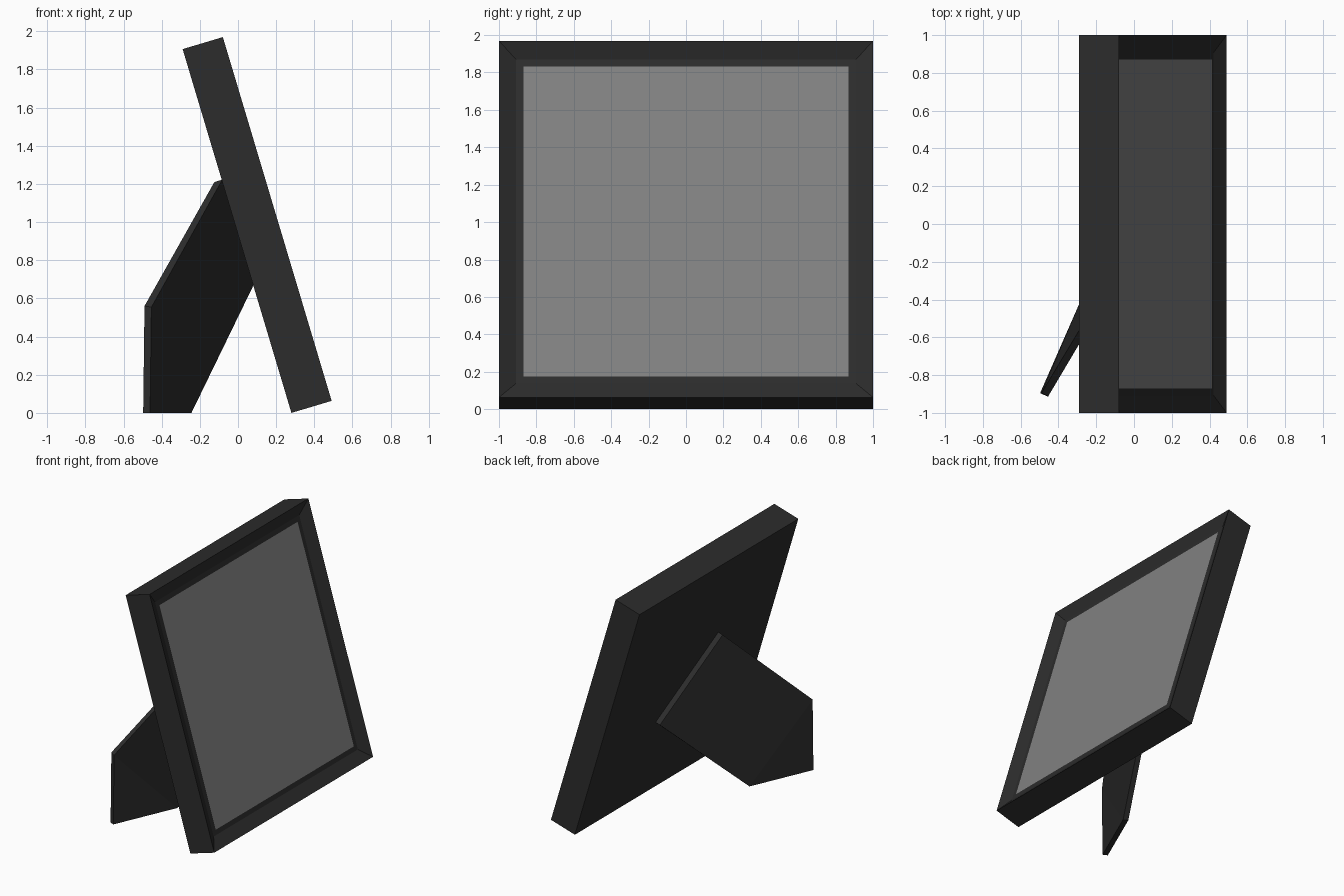
import bpy, bmesh, math
from mathutils import Vector, Matrix

if "Cube" in bpy.data.objects:
    bpy.data.objects.remove(bpy.data.objects["Cube"])

TILT = math.radians(16.65)
THICK, HEIGHT, HALF = 0.22, 1.99, 1.0
BORDER, RECESS, PLATE = 0.13, 0.045, 0.04

# Leaning frame space: x = outward normal, y = width, z = up the frame
LEAN = Matrix.Translation((0.28, 0, 0)) @ Matrix.Rotation(-TILT, 4, 'Y')


def material(name, v):
    m = bpy.data.materials.new(name)
    m.diffuse_color = (v, v, v, 1)
    m.use_nodes = True
    m.node_tree.nodes["Principled BSDF"].inputs["Base Color"].default_value = m.diffuse_color
    return m


def add_object(name, bm, mat):
    bmesh.ops.recalc_face_normals(bm, faces=bm.faces)
    me = bpy.data.meshes.new(name)
    bm.to_mesh(me)
    bm.free()
    me.materials.append(mat)
    ob = bpy.data.objects.new(name, me)
    bpy.context.collection.objects.link(ob)
    return ob


dark = material("dark_frame", 0.025)
grey = material("grey_picture", 0.22)

# Frame: tilted slab whose front is inset, sloping in to the picture
bm = bmesh.new()
bmesh.ops.create_cube(bm, size=1)
bmesh.ops.scale(bm, vec=(THICK, 2 * HALF, HEIGHT), verts=bm.verts)
bmesh.ops.translate(bm, vec=(THICK / 2, 0, HEIGHT / 2), verts=bm.verts)
front = max(bm.faces, key=lambda f: f.calc_center_median().x)
bmesh.ops.inset_region(bm, faces=[front], thickness=BORDER, depth=-RECESS)
bmesh.ops.transform(bm, matrix=LEAN, verts=bm.verts)
add_object("frame", bm, dark)

# Picture panel filling the opening
bm = bmesh.new()
x, y = THICK - RECESS + 0.002, HALF - BORDER
corners = [(-y, BORDER), (y, BORDER), (y, HEIGHT - BORDER), (-y, HEIGHT - BORDER)]
bm.faces.new([bm.verts.new(LEAN @ Vector((x, a, b))) for a, b in corners])
add_object("picture", bm, grey)

# Folding stand: plate hinged diagonally on the back, with a bent foot corner
hinge = [(-0.285, 1.275), (0.27, 0.70)]
outer = [LEAN @ Vector((-PLATE, a, b)) for a, b in hinge]
inner = [LEAN @ Vector((0.003, a, b)) for a, b in hinge]
foot = [Vector((-0.28, -0.40, 0)), Vector((-0.497, -0.895, 0)), Vector((-0.49, -0.895, 0.56))]
for p in foot:
    outer.append(p)
    q = p + Vector((0.036, -0.017, -0.006))
    q.z = max(q.z, 0)
    inner.append(q)

bm = bmesh.new()
o = [bm.verts.new(p) for p in outer]
i = [bm.verts.new(p) for p in inner]
for side in (o, i):
    bm.faces.new((side[0], side[1], side[2], side[4]))
    bm.faces.new((side[2], side[3], side[4]))
for k in range(5):
    n = (k + 1) % 5
    bm.faces.new((o[k], o[n], i[n], i[k]))
add_object("stand", bm, dark)
